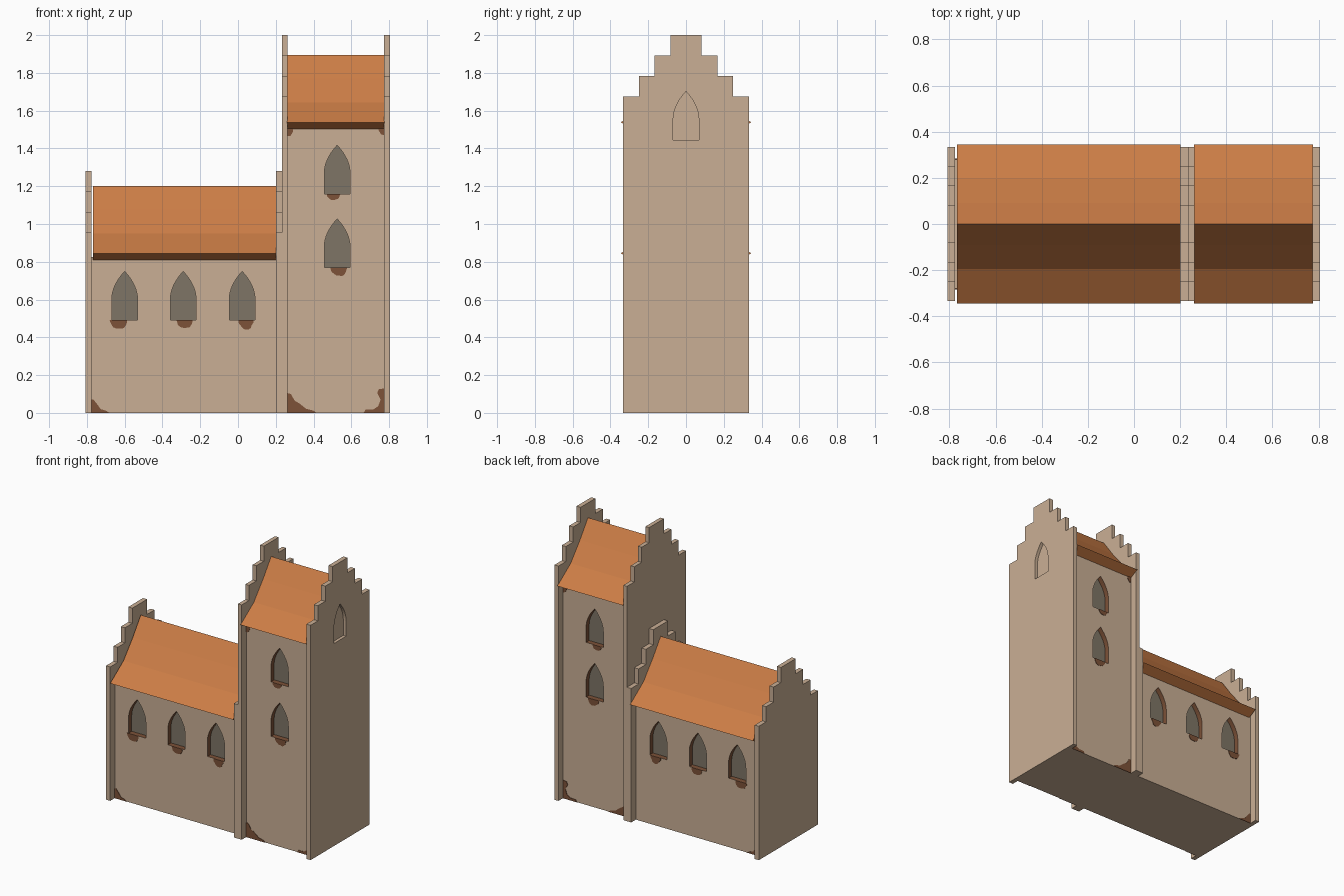
import bpy, bmesh, math, random
from mathutils import Vector

if "Cube" in bpy.data.objects:
    bpy.data.objects.remove(bpy.data.objects["Cube"])

random.seed(4)


def material(name, rgb):
    m = bpy.data.materials.new(name)
    m.diffuse_color = (*rgb, 1)
    m.use_nodes = True
    m.node_tree.nodes["Principled BSDF"].inputs["Base Color"].default_value = m.diffuse_color
    return m


PLASTER = material("tan plaster", (0.59, 0.43, 0.30))
TILE = material("orange roof tile", (0.60, 0.205, 0.061))
BRICK = material("brown brick", (0.205, 0.085, 0.040))
GLASS = material("grey glass", (0.21, 0.178, 0.133))


def to_object(name, bm, mats):
    bmesh.ops.recalc_face_normals(bm, faces=bm.faces)
    me = bpy.data.meshes.new(name)
    bm.to_mesh(me)
    bm.free()
    for m in mats:
        me.materials.append(m)
    ob = bpy.data.objects.new(name, me)
    bpy.context.collection.objects.link(ob)
    return ob


def prism(bm, pts, axis, a, b):
    """Extrude a 2D outline: axis x takes (y, z) points, axis y takes (x, z)."""
    def put(p, d):
        return (d, p[0], p[1]) if axis == "x" else (p[0], d, p[1])
    f = bm.faces.new([bm.verts.new(put(p, a)) for p in pts])
    r = bmesh.ops.extrude_face_region(bm, geom=[f])
    move = Vector((b - a, 0, 0)) if axis == "x" else Vector((0, b - a, 0))
    vs = [g for g in r["geom"] if isinstance(g, bmesh.types.BMVert)]
    bmesh.ops.translate(bm, verts=vs, vec=move)


def arch(cx, z0, w=0.068, h=0.257, n=8):
    right = [(w, 0)]
    for i in range(n):
        u = i / n
        right.append((w * (1 - u * u), h * (0.42 + 0.58 * u)))
    left = [(-x, z) for x, z in reversed(right)]
    return [(cx + x, z0 + z) for x, z in right + [(0, h)] + left]


def cut(ob, cutter):
    mod = ob.modifiers.new("cut", "BOOLEAN")
    mod.operation = "DIFFERENCE"
    mod.solver = "EXACT"
    mod.object = cutter
    bpy.context.view_layer.objects.active = ob
    bpy.ops.object.modifier_apply(modifier=mod.name)
    bpy.data.objects.remove(cutter, do_unlink=True)


WALL = 0.28     # half depth of the walls
DEPTH = 0.035   # window recess


# Walls with recessed pointed windows, front and back
def walls(name, x0, x1, top, windows):
    bm = bmesh.new()
    prism(bm, [(-WALL, 0), (WALL, 0), (WALL, top), (-WALL, top)], "x", x0, x1)
    ob = to_object(name, bm, [PLASTER, BRICK, GLASS])
    bm = bmesh.new()
    for cx, z in windows:
        for s in (-1, 1):
            prism(bm, arch(cx, z), "y", s * (WALL - DEPTH), s * (WALL + 0.05))
    cut(ob, to_object(name + "_cutter", bm, []))
    for p in ob.data.polygons:
        y = abs(p.center.y)
        if abs(y - (WALL - DEPTH)) < 0.002:
            p.material_index = 2
        elif WALL - DEPTH < y < WALL - 0.004:
            p.material_index = 1
        else:
            p.material_index = 0


nave_windows = [(-0.60, 0.492), (-0.29, 0.492), (0.022, 0.492)]
tower_windows = [(0.525, 0.77), (0.525, 1.16)]
walls("nave_walls", -0.778, 0.203, 0.825, nave_windows)
walls("tower_walls", 0.258, 0.778, 1.515, tower_windows)


# Stepped gables
def gable(name, x0, x1, top):
    half = [(0.333, 0)]
    for i, w in enumerate((0.333, 0.25, 0.167, 0.083)):
        z = top - 0.108 * (3 - i)
        if i:
            half.append((w, half[-1][1]))
        half.append((w, z))
    bm = bmesh.new()
    prism(bm, half + [(-y, z) for y, z in reversed(half)], "x", x0, x1)
    return to_object(name, bm, [PLASTER])


gable("nave_gable_left", -0.808, -0.776, 1.28)
gable("nave_gable_right", 0.2, 0.233, 1.28)
gable("tower_gable_left", 0.233, 0.262, 2.0)
end = gable("tower_gable_right", 0.774, 0.806, 2.0)

# Blind niche in the end gable
bm = bmesh.new()
prism(bm, arch(0, 1.445), "x", 0.784, 0.85)
cut(end, to_object("niche_cutter", bm, [PLASTER]))


# Flared roofs with sloping soffits
def roof(name, x0, x1, ridge):
    half = [(WALL - 0.005, -0.395), (0.345, -0.357), (0.195, -0.252), (0.09, -0.125)]
    pts = half + [(0, 0)] + [(-y, z) for y, z in reversed(half)]
    bm = bmesh.new()
    prism(bm, [(y, z + ridge) for y, z in pts], "x", x0, x1)
    to_object(name, bm, [TILE])


roof("nave_roof", -0.768, 0.201, 1.202)
roof("tower_roof", 0.26, 0.776, 1.895)


# Bare brick patches as thin plates, mirrored to the back
def patch(name, pts):
    bm = bmesh.new()
    for s in (-1, 1):
        prism(bm, pts, "y", s * (WALL - 0.002), s * (WALL + 0.003))
    to_object(name, bm, [BRICK])


def blob(cx, z, w, h):
    pts = [(cx - w, z)]
    for i in range(1, 10):
        a = math.pi * i / 10
        k = random.uniform(0.9, 1.08)
        pts.append((cx - w * math.cos(a) * k, z - h * math.sin(a) * k))
    return pts + [(cx + w, z)]


spots = [(-0.634, 0.492, 0.046, 0.05), (-0.284, 0.492, 0.042, 0.046),
         (0.043, 0.492, 0.04, 0.05), (0.534, 0.77, 0.044, 0.046),
         (0.507, 1.16, 0.036, 0.033)]
for i, s in enumerate(spots):
    patch(f"sill_patch_{i + 1}", blob(*s))

patch("nave_corner_patch", [(-0.776, 0), (-0.68, 0), (-0.70, 0.012), (-0.727, 0.02),
                            (-0.745, 0.045), (-0.765, 0.07), (-0.776, 0.07)])
patch("tower_corner_patch_left", [(0.262, 0), (0.415, 0), (0.40, 0.012), (0.36, 0.022),
                                  (0.325, 0.05), (0.30, 0.065), (0.28, 0.1), (0.262, 0.105)])
patch("tower_corner_patch_right", [(0.774, 0), (0.774, 0.13), (0.745, 0.125), (0.737, 0.105),
                                   (0.755, 0.07), (0.742, 0.035), (0.715, 0.017),
                                   (0.675, 0.017), (0.665, 0)])
patch("tower_eave_patch_left", [(0.262, 1.51), (0.262, 1.465), (0.277, 1.465),
                                (0.292, 1.49), (0.292, 1.51)])
patch("tower_eave_patch_right", [(0.774, 1.51), (0.774, 1.47), (0.757, 1.475),
                                 (0.745, 1.495), (0.745, 1.51)])
